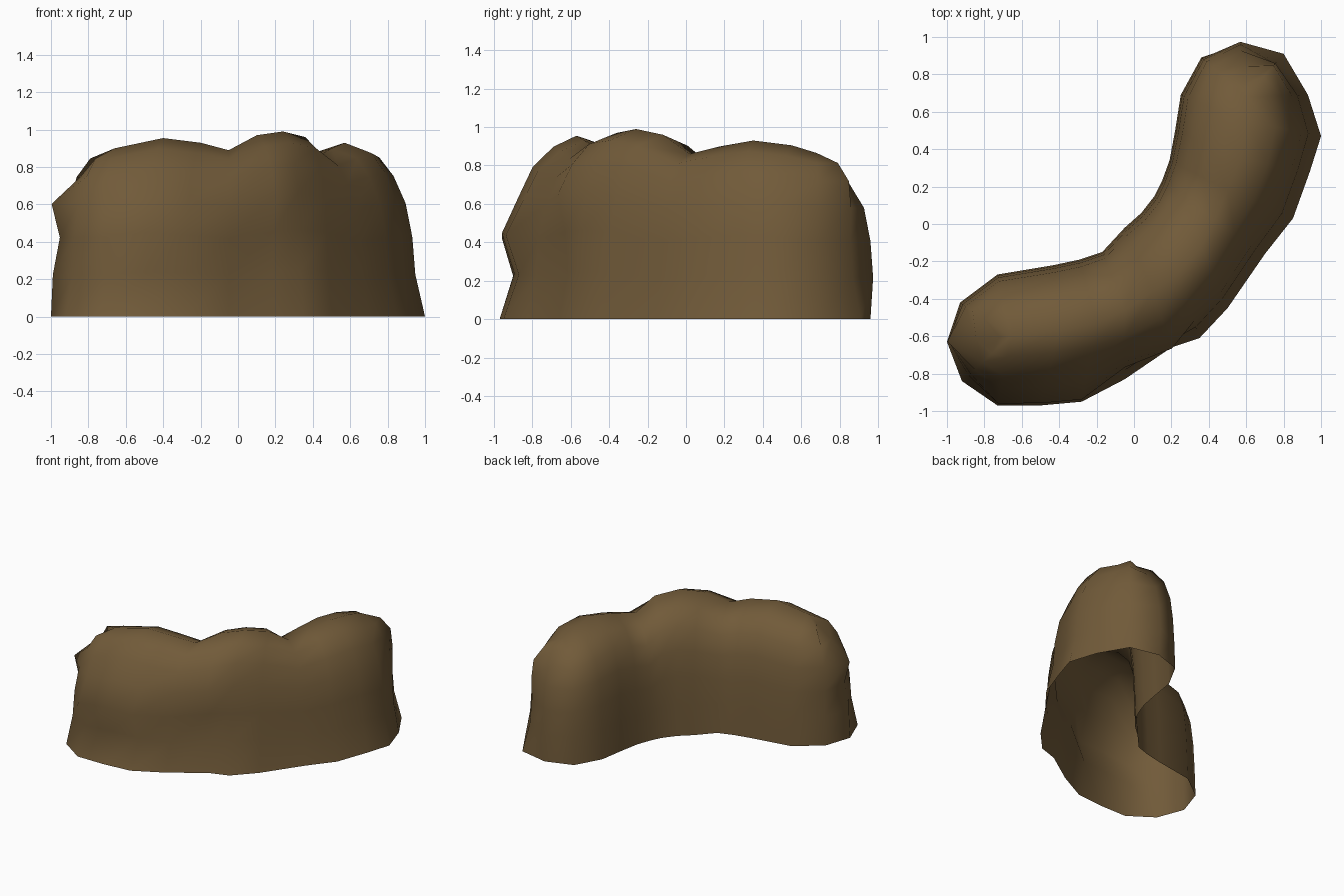
import bpy, bmesh

if "Cube" in bpy.data.objects:
    bpy.data.objects.remove(bpy.data.objects["Cube"])

# Ridge line of the mound: x, y, height (three lumps with two saddles)
ridge = [(-.66, -.60, .90), (-.40, -.57, .955), (-.20, -.53, .93), (-.05, -.46, .89),
         (.10, -.36, .97), (.24, -.26, .99), (.36, -.12, .96), (.43, .02, .86),
         (.50, .18, .90), (.57, .35, .93), (.60, .55, .905), (.60, .68, .865)]
# Ground outline, one point per ridge point on each side, plus rounded ends
outer = [(-.73, -.97), (-.50, -.97), (-.28, -.95), (-.05, -.83), (.20, -.66), (.35, -.61),
         (.50, -.45), (.70, -.16), (.85, .03), (.94, .28), (1.0, .47), (.93, .69)]
inner = [(-.73, -.27), (-.43, -.22), (-.29, -.19), (-.17, -.15), (-.05, -.02), (.04, .06),
         (.11, .15), (.15, .23), (.19, .34), (.22, .50), (.25, .69), (.36, .89)]

# Cross-sections: inward fraction at each height fraction
levels = (0, .25, .47, .67, .83, .94)
OUT = (0, .13, .17, .26, .42, .61)         # outer wall
IN = (0, .02, .05, .11, .25, .52)          # inner wall
FRONT = (0, .19, .03, .25, .43, .70)       # bellied front of the left lump
MID = (0, .15, .10, -.02, .22, .52)        # overhanging middle lump
TIP = (0, .03, .14, .01, .46, .82)         # beak on the left tip
CORNER = (0, .18, .23, .22, .27, .52)      # squarer back corner
BACK = (0, -.05, 0, .12, .42, .75)         # sloping back end
outer_sections = {0: FRONT, 1: FRONT, 2: FRONT, 4: MID}

n = len(ridge)
loop = [(p, i, outer_sections.get(i, OUT)) for i, p in enumerate(outer)]
loop += [((.80, .91), n - 1, CORNER), ((.57, .96), n - 1, BACK)]
loop += [(inner[i], i, IN) for i in reversed(range(n))]
loop += [((-.93, -.42), 0, IN), ((-1.0, -.63), 0, TIP), ((-.92, -.84), 0, OUT)]

bm = bmesh.new()
tops = [bm.verts.new(c) for c in ridge]
columns = []
for (x, y), i, sec in loop:
    cx, cy, h = ridge[i]
    col = [bm.verts.new((x + (cx - x) * f, y + (cy - y) * f, h * z))
           for z, f in zip(levels, sec)]
    columns.append(col + [tops[i]])

# Skin the walls and crown; the underside stays open
for a, b in zip(columns, columns[1:] + columns[:1]):
    for k in range(len(levels)):
        quad = [a[k], b[k], b[k + 1], a[k + 1]]
        bm.faces.new(list(dict.fromkeys(quad)))

mesh = bpy.data.meshes.new("curved_mound")
bm.to_mesh(mesh)
bm.free()
mesh.polygons.foreach_set("use_smooth", [True] * len(mesh.polygons))

mat = bpy.data.materials.new("earth brown")
mat.diffuse_color = (.165, .103, .041, 1)
mat.use_nodes = True
mat.node_tree.nodes["Principled BSDF"].inputs["Base Color"].default_value = mat.diffuse_color
mesh.materials.append(mat)
obj = bpy.data.objects.new("curved_mound", mesh)
bpy.context.collection.objects.link(obj)
